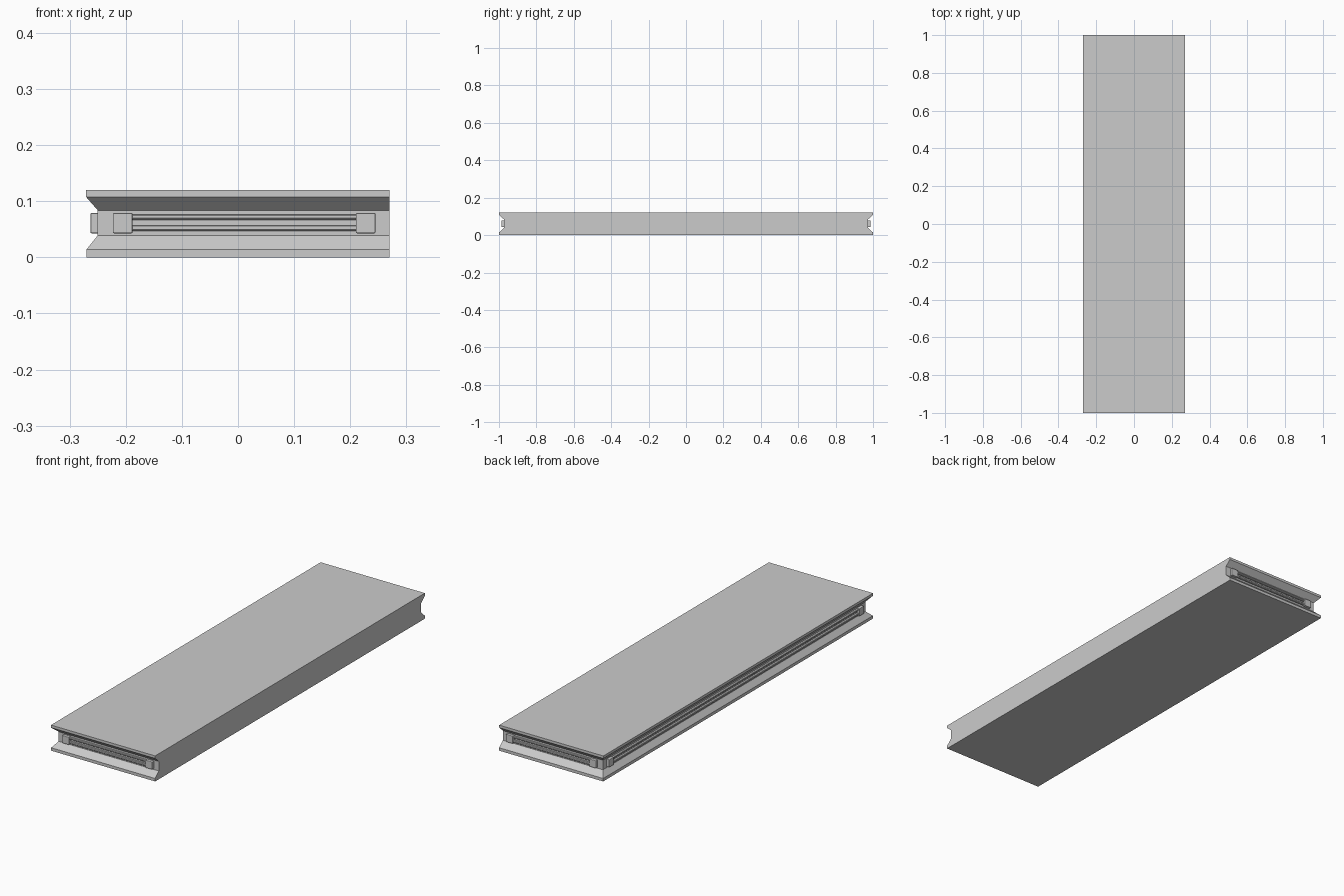
import bpy, bmesh
from mathutils import Matrix, Vector
from math import radians

if "Cube" in bpy.data.objects:
    bpy.data.objects.remove(bpy.data.objects["Cube"])


def make_object(name, bm):
    bmesh.ops.recalc_face_normals(bm, faces=bm.faces)
    mesh = bpy.data.meshes.new(name)
    bm.to_mesh(mesh)
    bm.free()
    obj = bpy.data.objects.new(name, mesh)
    bpy.context.collection.objects.link(obj)
    return obj


def add_prism(bm, profile, a, b):
    """Extrude an (out, z) profile along x from a to b; out points to -y."""
    ends = [[bm.verts.new((x, -o, z)) for o, z in profile] for x in (a, b)]
    bm.faces.new(ends[0])
    bm.faces.new(ends[1])
    n = len(profile)
    for i in range(n):
        j = (i + 1) % n
        bm.faces.new((ends[0][i], ends[0][j], ends[1][j], ends[1][i]))


# Slab: stacked rectangles, waisted on three sides, flat on the right
bm = bmesh.new()
rings = []
for z, dx, dy in ((0, 0.001, 0), (0.014, 0.001, 0), (0.039, 0.021, 0.027),
                  (0.084, 0.021, 0.027), (0.108, 0, 0), (0.12, 0, 0)):
    l, r, y = -0.271 + dx, 0.27, 1 - dy
    rings.append([bm.verts.new(p) for p in
                  ((l, -y, z), (r, -y, z), (r, y, z), (l, y, z))])
bm.faces.new(rings[0])
bm.faces.new(rings[-1])
for lo, hi in zip(rings, rings[1:]):
    for i in range(4):
        j = (i + 1) % 4
        bm.faces.new((lo[i], lo[j], hi[j], hi[i]))
make_object("slab", bm)


# Edge fittings: a pair of end blocks joined by two rails
def edge_fitting(side, a, b, matrix):
    block = 0.035
    bm = bmesh.new()
    for s in (a, b - block):
        add_prism(bm, [(-0.002, 0.043), (0.013, 0.043),
                       (0.013, 0.079), (-0.002, 0.079)], s, s + block)
    bm.transform(matrix)
    blocks = make_object(side + "_end_blocks", bm)
    bevel = blocks.modifiers.new("soft_edges", "BEVEL")
    bevel.width, bevel.segments = 0.002, 2

    bm = bmesh.new()
    for z0, z1 in ((0.047, 0.057), (0.067, 0.076)):
        add_prism(bm, [(-0.002, z0), (0.006, z0), (0.009, z0 + 0.003),
                       (0.009, z1 - 0.001), (0.008, z1), (-0.002, z1)],
                  a + block - 0.003, b - block + 0.003)
    bm.transform(matrix)
    make_object(side + "_rails", bm)


front = Matrix.Translation(Vector((0, -0.973, 0)))
edge_fitting("front", -0.223, 0.245, front)
edge_fitting("back", -0.223, 0.245, Matrix.Scale(-1, 4, (0, 1, 0)) @ front)
edge_fitting("left", -0.945, 0.945,
             Matrix.Translation((-0.25, 0, 0)) @ Matrix.Rotation(radians(-90), 4, "Z"))
